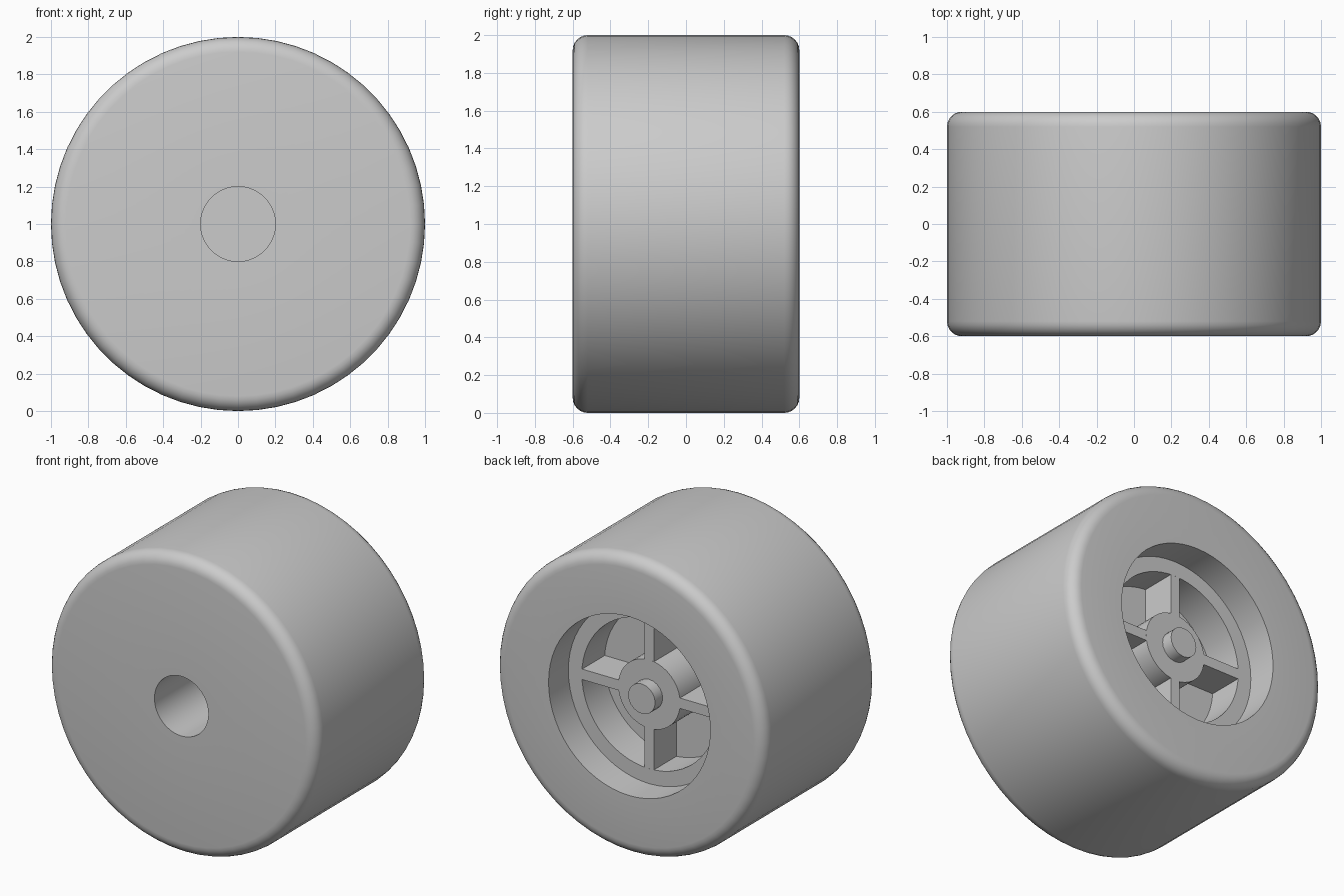
import bpy
import bmesh
from math import cos, sin, pi, radians
from mathutils import Matrix, Vector

cube = bpy.data.objects.get("Cube")
if cube:
    bpy.data.objects.remove(cube, do_unlink=True)

grey = bpy.data.materials.new("plain grey")
grey.use_nodes = True
grey.diffuse_color = (0.6, 0.6, 0.6, 1)
grey.node_tree.nodes["Principled BSDF"].inputs["Base Color"].default_value = (0.6, 0.6, 0.6, 1)

AXLE = Vector((0, 0, 1))
HALF = 0.6          # half of the wheel width
RIM_Y = 0.39        # outer plane of rim, spokes and hub
FLOOR_Y = 0.15      # bottom of the pockets
RIM_R, HUB_R = 0.5, 0.23


def add_object(name, bm):
    bmesh.ops.recalc_face_normals(bm, faces=bm.faces)
    mesh = bpy.data.meshes.new(name)
    bm.to_mesh(mesh)
    bm.free()
    mesh.materials.append(grey)
    mesh.shade_smooth()
    mesh.set_sharp_from_angle(angle=radians(30))
    obj = bpy.data.objects.new(name, mesh)
    bpy.context.collection.objects.link(obj)
    return obj


def lathe(name, profile, steps):
    """Revolve (radius, y) points around the axle."""
    bm = bmesh.new()
    verts = [bm.verts.new((r, y, AXLE.z)) for r, y in profile]
    edges = [bm.edges.new(pair) for pair in zip(verts, verts[1:])]
    bmesh.ops.spin(bm, geom=verts + edges, cent=AXLE, axis=(0, 1, 0),
                   angle=2 * pi, steps=steps)
    bmesh.ops.remove_doubles(bm, verts=bm.verts, dist=0.0001)
    return add_object(name, bm)


def shoulder(start, radius=0.08, steps=6):
    """Rounded tyre corner, a quarter turn from the start angle."""
    side = -1 if start < 0 else 1
    angles = [start + pi / 2 * i / steps for i in range(steps + 1)]
    return [(1 - radius + radius * cos(a), side * (HALF - radius) + radius * sin(a))
            for a in angles]


# Tyre with axle hole in front and stepped recess behind
tyre_profile = [(0, 0.1), (0.2, 0.1), (0.2, -HALF)]
tyre_profile += shoulder(-pi / 2)
tyre_profile += [(1 - 0.08 + 0.08 * cos(pi / 2 * i / 6), HALF - 0.08 + 0.08 * sin(pi / 2 * i / 6))
                 for i in range(7)]
tyre_profile += [(0.6, HALF), (0.6, RIM_Y), (RIM_R, RIM_Y), (RIM_R, FLOOR_Y), (0, FLOOR_Y)]
lathe("tyre", tyre_profile, 60)

# Hub and axle pin
lathe("hub", [(HUB_R, FLOOR_Y), (HUB_R, RIM_Y), (0, RIM_Y)], 40)
lathe("axle_pin", [(0.1, RIM_Y), (0.1, RIM_Y + 0.08), (0, RIM_Y + 0.08)], 20)

# Four spokes between hub and rim
inner, outer = HUB_R - 0.02, RIM_R + 0.01
for i in range(4):
    bm = bmesh.new()
    size = Matrix.Diagonal((outer - inner, RIM_Y - FLOOR_Y, 0.07, 1))
    place = Matrix.Translation(((inner + outer) / 2, (RIM_Y + FLOOR_Y) / 2 - 0.0005, 0))
    turn = Matrix.Rotation(i * pi / 2, 4, 'Y')
    bmesh.ops.create_cube(bm, size=1, matrix=Matrix.Translation(AXLE) @ turn @ place @ size)
    add_object(f"spoke_{i + 1}", bm)
